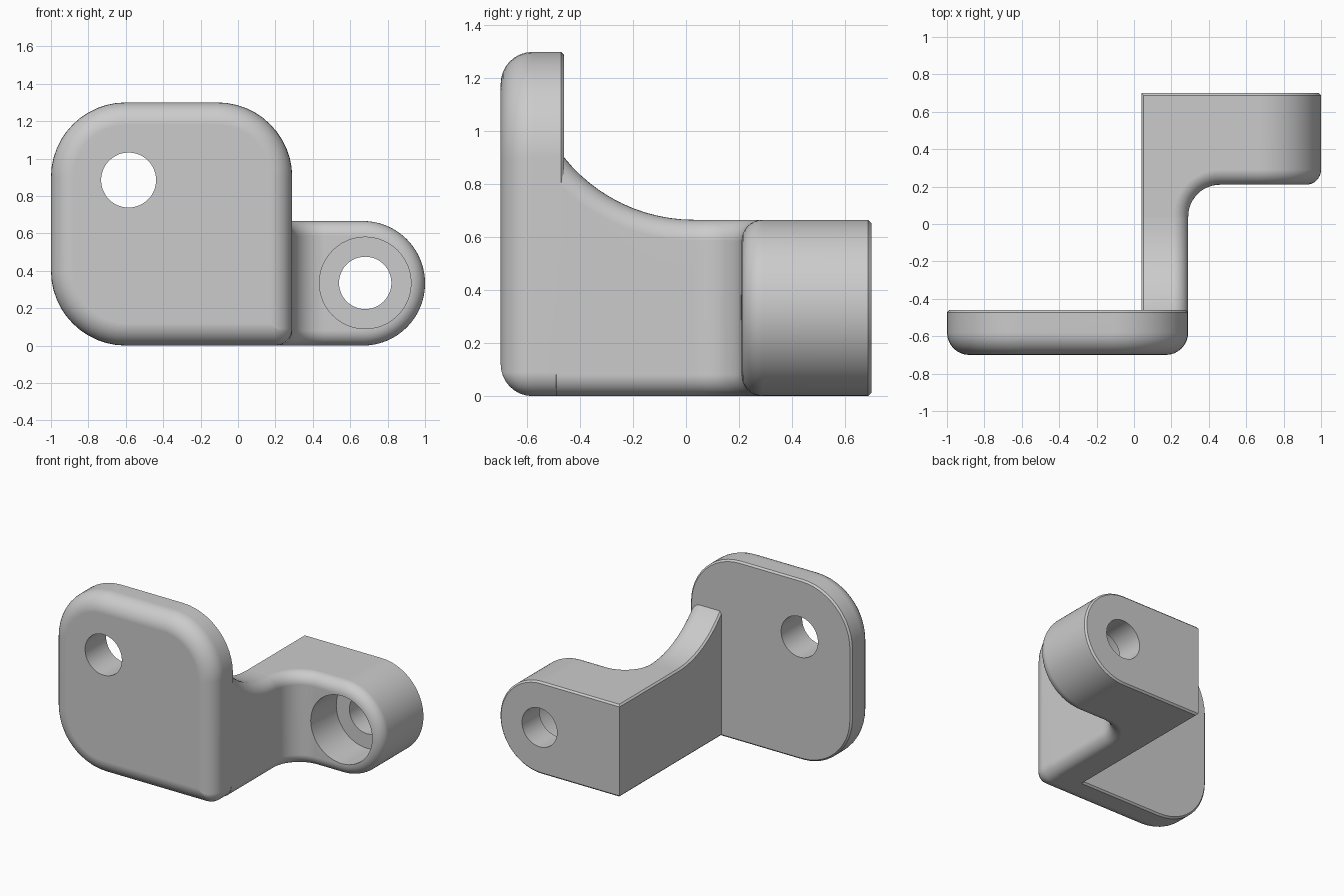
import bpy, bmesh
from math import sin, cos, pi, asin

if "Cube" in bpy.data.objects:
    bpy.data.objects.remove(bpy.data.objects["Cube"])

grey = bpy.data.materials.new("plain_grey")
grey.use_nodes = True
grey.diffuse_color = (0.6, 0.6, 0.6, 1)
grey.node_tree.nodes["Principled BSDF"].inputs["Base Color"].default_value = (0.6, 0.6, 0.6, 1)

STEPS = 8       # segments across an edge fillet
BACK = 0.012    # tiny fillet on rear edges


def fillet(radius):
    """(inset, depth) pairs running from a face over a rounded edge."""
    angles = [k * pi / 2 / STEPS for k in range(STEPS + 1)]
    return [(radius * (1 - sin(a)), radius * (1 - cos(a))) for a in angles]


def loft(name, rings, strip_caps):
    """Skin closed rings; cap with one face or with strips across the ring."""
    bm = bmesh.new()
    loops = [[bm.verts.new(p) for p in ring] for ring in rings]
    n = len(loops[0])
    for a, b in zip(loops, loops[1:]):
        for i in range(n):
            j = (i + 1) % n
            bm.faces.new((a[i], a[j], b[j], b[i]))
    for loop in (loops[0], loops[-1]):
        if strip_caps:
            for i in range(n // 2 - 1):
                bm.faces.new((loop[i], loop[i + 1], loop[n - 2 - i], loop[n - 1 - i]))
        else:
            bm.faces.new(loop)
    bmesh.ops.remove_doubles(bm, verts=bm.verts, dist=0.0001)
    bmesh.ops.recalc_face_normals(bm, faces=bm.faces)
    mesh = bpy.data.meshes.new(name)
    bm.to_mesh(mesh)
    bm.free()
    mesh.materials.append(grey)
    obj = bpy.data.objects.new(name, mesh)
    bpy.context.collection.objects.link(obj)
    return obj


def drill(obj, x, z, radius, y0, y1):
    """Cut a round hole along y."""
    bpy.ops.mesh.primitive_cylinder_add(vertices=48, radius=radius, depth=y1 - y0,
                                        location=(x, (y0 + y1) / 2, z), rotation=(pi / 2, 0, 0))
    cutter = bpy.context.object
    cutter.hide_render = True
    cutter.data.materials.append(grey)
    mod = obj.modifiers.new("hole", 'BOOLEAN')
    mod.operation = 'DIFFERENCE'
    mod.solver = 'EXACT'
    mod.object = cutter
    bpy.context.view_layer.objects.active = obj
    bpy.ops.object.modifier_apply(modifier=mod.name)
    bpy.data.objects.remove(cutter)


def finish(obj):
    bpy.ops.object.select_all(action='DESELECT')
    obj.select_set(True)
    bpy.context.view_layer.objects.active = obj
    bpy.ops.object.shade_smooth_by_angle(angle=pi / 6)
    mod = obj.modifiers.new("even_shading", 'WEIGHTED_NORMAL')
    mod.keep_sharp = True


# Mounting plate: rounded rectangle with a soft front edge
X0, X1, HEIGHT = -1.0, 0.29, 1.3
FRONT, PLATE_BACK = -0.7, -0.46


def plate_ring(inset, y):
    ring = []
    corners = [(X1, HEIGHT, -1, -1, 0.4), (X0, HEIGHT, 1, -1, 0.4),
               (X0, 0, 1, 1, 0.4), (X1, 0, -1, 1, 0.09)]
    for q, (x, z, sx, sz, radius) in enumerate(corners):
        r = max(radius - inset, 0.001)
        c = max(radius, inset + 0.001)
        for k in range(13):
            a = (q + k / 12) * pi / 2
            ring.append((x + sx * c + r * cos(a), y, z + sz * c + r * sin(a)))
    return ring


rings = [plate_ring(d, FRONT + h) for d, h in fillet(0.12)]
rings += [plate_ring(0, PLATE_BACK - BACK), plate_ring(BACK, PLATE_BACK)]
plate = loft("mounting_plate", rings, False)
drill(plate, -0.585, 0.885, 0.147, -0.9, -0.3)
finish(plate)

# Arm: a wall that turns through a concave bend into a round-ended lug
INNER, REAR, LUG_FRONT, BEND = 0.04, 0.7, 0.21, 0.17
BEND_Y, BEND_X = LUG_FRONT - BEND, X1 + BEND
BEND_LEN = BEND * pi / 2
HALF = 0.333                       # lug end radius, half the arm height


def front_point(s, depth):
    t = min(max((s - BEND_Y) / BEND_LEN, 0), 1)
    a = t * pi / 2
    x = BEND_X - (BEND + depth) * cos(a) + max(s - BEND_Y - BEND_LEN, 0)
    y = BEND_Y + (BEND + depth) * sin(a) + min(s - BEND_Y, 0)
    return x, y


def rear_point(s, offset):
    t = min(max((s - BEND_Y) / BEND_LEN, 0), 1)
    inner, rear = INNER + offset, REAR - offset
    y = BEND_Y + (rear - BEND_Y) * min(2 * t, 1) + min(s - BEND_Y, 0)
    x = inner + (BEND_X - inner) * max(2 * t - 1, 0) + max(s - BEND_Y - BEND_LEN, 0)
    return x, y


# Unrolled outline: (distance, top z, bottom z, top normal, bottom normal)
outline = []
SWOOP, SWOOP_Y = 0.628, 0.03
for k in range(14):
    a = asin(0.52 / SWOOP) * (1 - k / 13)
    outline.append((SWOOP_Y - SWOOP * sin(a), 2 * HALF + SWOOP * (1 - cos(a)), 0,
                    (sin(a), cos(a)), (0, -1)))
for k in range(13):
    outline.append((BEND_Y + BEND_LEN * k / 12, 2 * HALF, 0, (0, 1), (0, -1)))
end_s = BEND_Y + BEND_LEN + (1 - HALF) - BEND_X
for k in range(25):
    a = pi / 2 * (1 - k / 24)
    c, n = HALF * cos(a), HALF * sin(a)
    outline.append((end_s + c, HALF + n, HALF - n, (cos(a), sin(a)), (cos(a), -sin(a))))


def arm_ring(inset, place, amount):
    top, bottom = [], []
    for s, zt, zb, nt, nb in outline:
        for side, z, n in ((top, zt, nt), (bottom, zb, nb)):
            x, y = place(s - inset * n[0], amount)
            side.append((x, y, z - inset * n[1]))
    return top + bottom[::-1]


rings = [arm_ring(d, front_point, h) for d, h in fillet(0.08)]
rings += [arm_ring(0, rear_point, BACK), arm_ring(BACK, rear_point, 0)]
arm = loft("arm_and_lug", rings, True)

# Counterbored bolt hole in the lug
drill(arm, 0.68, 0.335, 0.14, 0.0, 0.9)
drill(arm, 0.68, 0.335, 0.245, 0.0, 0.5)
finish(arm)
